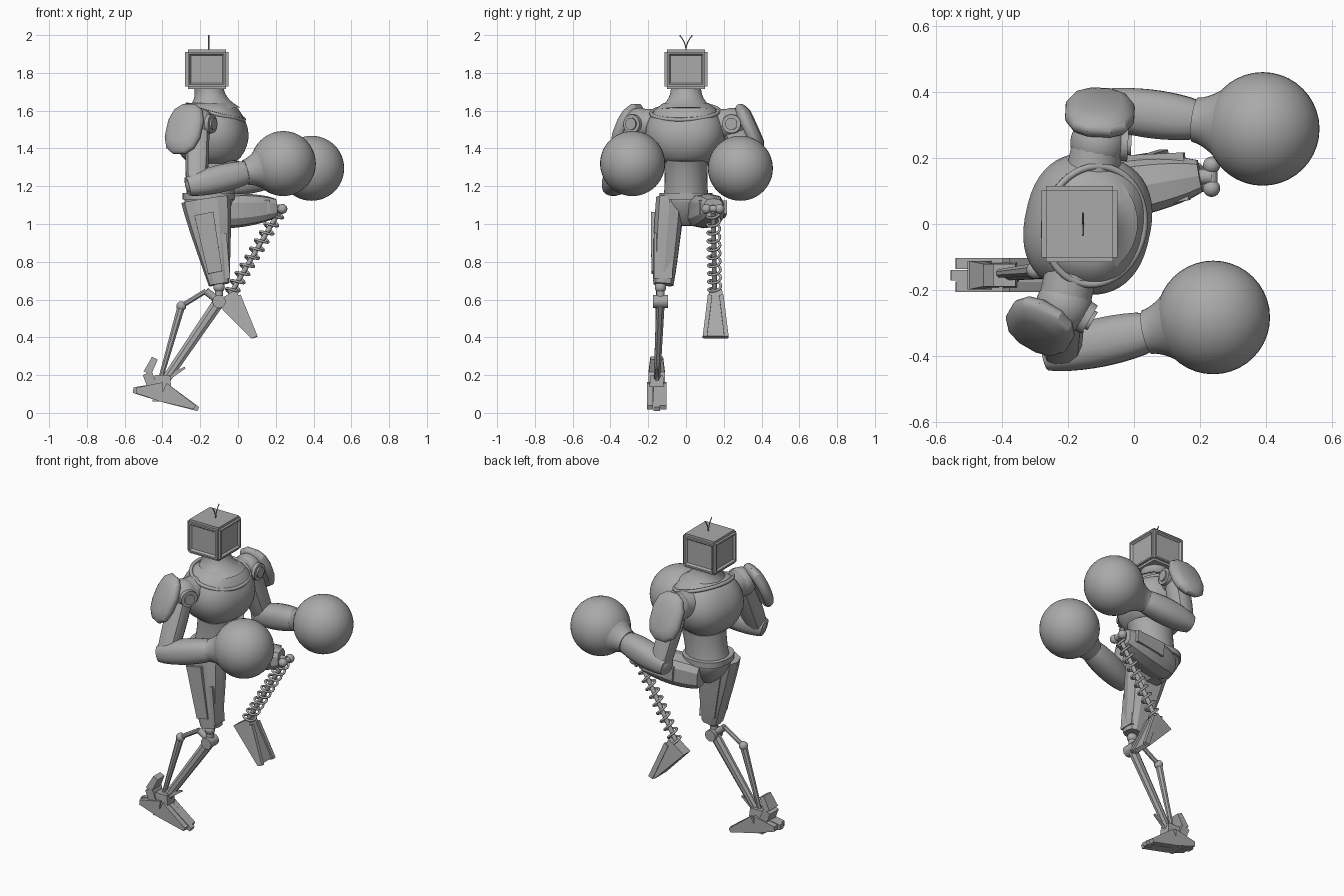
import bpy, bmesh, math
from math import sin, cos, pi, tau, radians
from mathutils import Vector, Matrix

if "Cube" in bpy.data.objects:
    bpy.data.objects.remove(bpy.data.objects["Cube"])

SHADE = (.4, .4, .4, 1)
grey = bpy.data.materials.new("plain grey")
grey.use_nodes = True
grey.diffuse_color = SHADE
grey.node_tree.nodes["Principled BSDF"].inputs["Base Color"].default_value = SHADE

FORWARD, SIDEWAYS, UP = Vector((1, 0, 0)), Vector((0, 1, 0)), Vector((0, 0, 1))


def add_object(name, data):
    data.materials.append(grey)
    ob = bpy.data.objects.new(name, data)
    bpy.context.collection.objects.link(ob)
    return ob


def finish(name, bm, smooth):
    """Turn a bmesh into a named object with its sharp edges kept."""
    bmesh.ops.recalc_face_normals(bm, faces=bm.faces)
    mesh = bpy.data.meshes.new(name)
    bm.to_mesh(mesh)
    bm.free()
    ob = add_object(name, mesh)
    bpy.ops.object.select_all(action='DESELECT')
    ob.select_set(True)
    bpy.context.view_layer.objects.active = ob
    bpy.ops.object.shade_smooth_by_angle(angle=radians(smooth))


def signed_power(value, exponent):
    return math.copysign(abs(value) ** exponent, value)


def tube(name, start, end, radius, end_radius=None, depth=1, end_depth=None, bulge=0, ease=1,
         sides=16, power=2, side=SIDEWAYS, smooth=35):
    """Loft superellipse rings; radius runs along side, radius times depth across it."""
    start, end = Vector(start), Vector(end)
    end_radius = end_radius or radius
    end_depth = end_depth or depth
    direction = (end - start).normalized()
    u = (side - direction * side.dot(direction)).normalized()
    v = direction.cross(u)
    steps = 10 if bulge or ease != 1 else 1
    bm = bmesh.new()
    rings = []
    for step in range(steps + 1):
        t = step / steps
        r = radius + (end_radius - radius) * t ** ease + bulge * abs(sin(pi * t)) ** .7
        d = depth + (end_depth - depth) * t
        ring = []
        for i in range(sides):
            angle = tau * (i + .5) / sides
            across = u * signed_power(cos(angle), 2 / power)
            along = v * signed_power(sin(angle), 2 / power) * d
            ring.append(bm.verts.new(start.lerp(end, t) + (across + along) * r))
        rings.append(ring)
    for ring, after in zip(rings, rings[1:]):
        for i in range(sides):
            j = (i + 1) % sides
            bm.faces.new((ring[i], ring[j], after[j], after[i]))
    bm.faces.new(rings[0])
    bm.faces.new(rings[-1])
    finish(name, bm, smooth)


def block(name, start, end, radius, end_radius=None, **shape):
    tube(name, start, end, radius, end_radius, sides=4, power=20, smooth=5, **shape)


def ball(name, centre, radius):
    bm = bmesh.new()
    bmesh.ops.create_uvsphere(bm, u_segments=40, v_segments=24, radius=radius,
                              matrix=Matrix.Translation(centre))
    finish(name, bm, 60)


def wire(name, points, radius, cyclic=False):
    curve = bpy.data.curves.new(name, 'CURVE')
    curve.dimensions = '3D'
    curve.bevel_depth = radius
    curve.bevel_resolution = 2
    curve.use_fill_caps = True
    spline = curve.splines.new('POLY')
    spline.points.add(len(points) - 1)
    for target, point in zip(spline.points, points):
        target.co = (*point, 1)
    spline.use_cyclic_u = cyclic
    add_object(name, curve)


# Head: bevelled casing with inset side panels and two antennae
bm = bmesh.new()
bmesh.ops.create_cube(bm, size=1, matrix=Matrix.Translation((-.165, 0, 1.82))
                      @ Matrix.Diagonal((.23, .23, .21, 1)))
bmesh.ops.bevel(bm, geom=bm.edges[:], offset=.014, segments=2, affect='EDGES')
panels = [f for f in bm.faces if f.calc_area() > .02 and abs(f.normal.z) < .5]
bmesh.ops.inset_individual(bm, faces=panels, thickness=.014)
bmesh.ops.inset_individual(bm, faces=panels, thickness=.012, depth=-.012)
finish("head", bm, 25)
for name, sign in (("left_antenna", 1), ("right_antenna", -1)):
    wire(name, [(-.155, sign * .034 * (i / 5) ** 2, 1.92 + .08 * i / 5) for i in range(6)], .003)

# Torso, twisted so the left shoulder leads
twist = Matrix.Rotation(radians(-12), 3, 'Z')
across = twist @ SIDEWAYS
centre = Vector((-.14, 0, 0))
tube("neck", (-.155, 0, 1.73), (-.14, 0, 1.6), .08, .16, depth=.95, ease=2.5, sides=40, side=across)
tube("chest", centre + UP * 1.64, centre + UP * 1.32, .12, depth=.85, end_depth=.95, bulge=.092,
     sides=48, power=2.4, side=across, smooth=45)
trim = []
for i in range(48):
    angle = tau * i / 48
    rim = Vector((.02 + .15 * cos(angle), .18 * sin(angle), 1.592 - .04 * cos(angle)))
    trim.append(centre + twist @ rim)
wire("collar_trim", trim, .011, cyclic=True)
tube("waist", (-.12, 0, 1.35), (-.15, 0, 1.14), .12, depth=1.18, end_depth=1.06, bulge=-.007, sides=40)
tube("belt", (-.155, 0, 1.165), (-.155, 0, 1.13), .14, sides=32, power=2.4)
tube("pelvis", (-.155, 0, 1.14), (-.15, 0, .99), .13, .04, bulge=.02, power=2.6)

# Arms: each side has its elbow, glove centre and outward heading
arms = (("left", 1, Vector((-.07, .35, 1.21)), Vector((.39, .288, 1.295)), 87),
        ("right", -1, Vector((-.22, -.385, 1.21)), Vector((.24, -.283, 1.32)), 240))
for prefix, sign, elbow, glove, heading in arms:
    part = prefix + "_"
    hub = Vector((-.16, 0, 1.53))
    shoulder = hub + across * sign * .25
    outward = Vector((cos(radians(heading)), sin(radians(heading)), 0))
    ahead = Vector((outward.y, -outward.x, 0)) * sign
    tube(part + "shoulder_axle", hub.lerp(shoulder, .4), shoulder, .08, side=FORWARD)
    ball(part + "shoulder", shoulder, .085)
    tube(part + "shoulder_cap", shoulder, shoulder + ahead * .09, .055, .05, side=UP)
    tube(part + "shoulder_bolt", shoulder, shoulder + ahead * .1, .032, side=UP)
    tilt = (outward + UP * .45).normalized()
    pad = shoulder + outward * .085 - UP * .03 - ahead * (.03 if sign < 0 else 0)
    tube(part + "pauldron", pad - tilt * .02, pad + tilt * .05, .09, .065, depth=1.37, bulge=.02,
         ease=3, sides=12, power=2.5, side=ahead, smooth=25)
    tube(part + "upper_arm", shoulder, elbow, .06, .055, bulge=.006, sides=12, power=2.6)
    ball(part + "elbow", elbow, .06)
    aim = (glove - elbow).normalized()
    cuff = glove - aim * .2
    tube(part + "forearm", elbow - aim * .05, cuff, .05, .058, bulge=.02, power=2.4)
    tube(part + "glove_cuff", cuff - aim * .01, cuff + aim * .09, .068, .125, ease=1.6, sides=32)
    ball(part + "glove", glove, .172)

# Right thigh and knee
knee = Vector((-.1, -.135, .59))
tube("right_thigh", (-.17, -.085, 1.13), (-.1, -.12, .68), .075, .055, depth=1.75, end_depth=1,
     bulge=.006, sides=10, power=3, smooth=15)
block("right_thigh_panel", (-.18, -.1, 1.05), (-.12, -.12, .74), .088, .066, depth=.6)
block("right_thigh_guard", (-.09, -.12, .95), (-.07, -.12, .71), .05, depth=.6)
ball("right_knee", knee + UP * .075, .03)
tube("right_knee_post", knee, knee + UP * .1, .022)
tube("right_knee_hinge", knee - SIDEWAYS * .04, knee + SIDEWAYS * .04, .035, side=FORWARD)

# Right shin: main bone and a rear strut
bend = Vector((-.3, -.14, .565))
link = Vector((-.17, -.14, .645))
tube("right_knee_link", knee, link, .02)
tube("right_calf_link", link, bend, .014, sides=8)
ball("right_calf_joint", bend, .026)
tube("right_calf_strut", bend, (-.41, -.15, .18), .022, .013, sides=8)
tube("right_shin", knee, (-.4, -.155, .15), .024, .018, depth=1.4, sides=8, smooth=15)

# Right foot: toes and claws fan out around the ankle
foot = Vector((-.4, -.155, 0))
block("right_ankle", foot + UP * .2, foot + UP * .06, .035, .045, depth=1.2)
block("right_ankle_spike", foot + UP * .17, foot + Vector((.12, 0, .24)), .018, .005)
for i, name in enumerate(("outer", "middle", "inner")):
    base = foot + Vector((0, (i - 1) * .035, .11))
    reach = 1 if name == "middle" else .9
    block("right_toe_" + name, base, base + Vector((.19, 0, -.09)) * reach, .017, depth=3.2, end_depth=.7)
    block("right_heel_claw_" + name, base, base + Vector((-.155, 0, .01)) * reach, .017,
          depth=3.2, end_depth=.9)
spur = foot + Vector((-.08, 0, .21))
block("right_heel_spur_base", foot + Vector((-.05, 0, .13)), spur, .045, depth=.6)
block("right_heel_spur_tip", spur, foot + Vector((-.04, 0, .29)), .045, .035, depth=.5)

# Left leg: raised thigh and knee knobs
cap = Vector((.235, .143, 1.08))
tube("left_thigh", (-.17, .08, 1.06), (.2, .146, 1.085), .075, .05, bulge=.026, sides=10, power=3, smooth=15)
block("left_thigh_panel", (-.04, .12, 1.075), (.16, .145, 1.09), .09, .075, depth=.5)
tube("left_knee_post", cap - FORWARD * .06, cap, .024)
tube("left_knee_hinge", cap - SIDEWAYS * .04, cap + SIDEWAYS * .04, .018, side=FORWARD)
for name, sign in (("outer", 1), ("inner", -1)):
    ball("left_knee_knob_" + name, cap + SIDEWAYS * sign * .035, .026)

# Left shin: coil spring around a thin core
top, ankle = Vector((.215, .145, 1.06)), Vector((-.04, .152, .63))
tube("left_spring_core", top, ankle, .013)
swing = (ankle - top).normalized().cross(SIDEWAYS)
turns, steps = 10, 16
coil = []
for i in range(turns * steps + 1):
    angle = tau * i / steps
    coil.append(top.lerp(ankle, i / turns / steps) + (SIDEWAYS * cos(angle) + swing * sin(angle)) * .033)
wire("left_spring", coil, .007)

# Left foot: hanging wedge with a rail along each front edge
block("left_foot", (-.065, .157, .62), (.08, .157, .4), .035, .065, depth=1.9, end_depth=.2)
for name, sign in (("outer", 1), ("inner", -1)):
    block("left_foot_rail_" + name, (0, .157 + sign * .03, .62), (.09, .157 + sign * .057, .4),
          .012, depth=1.3)
